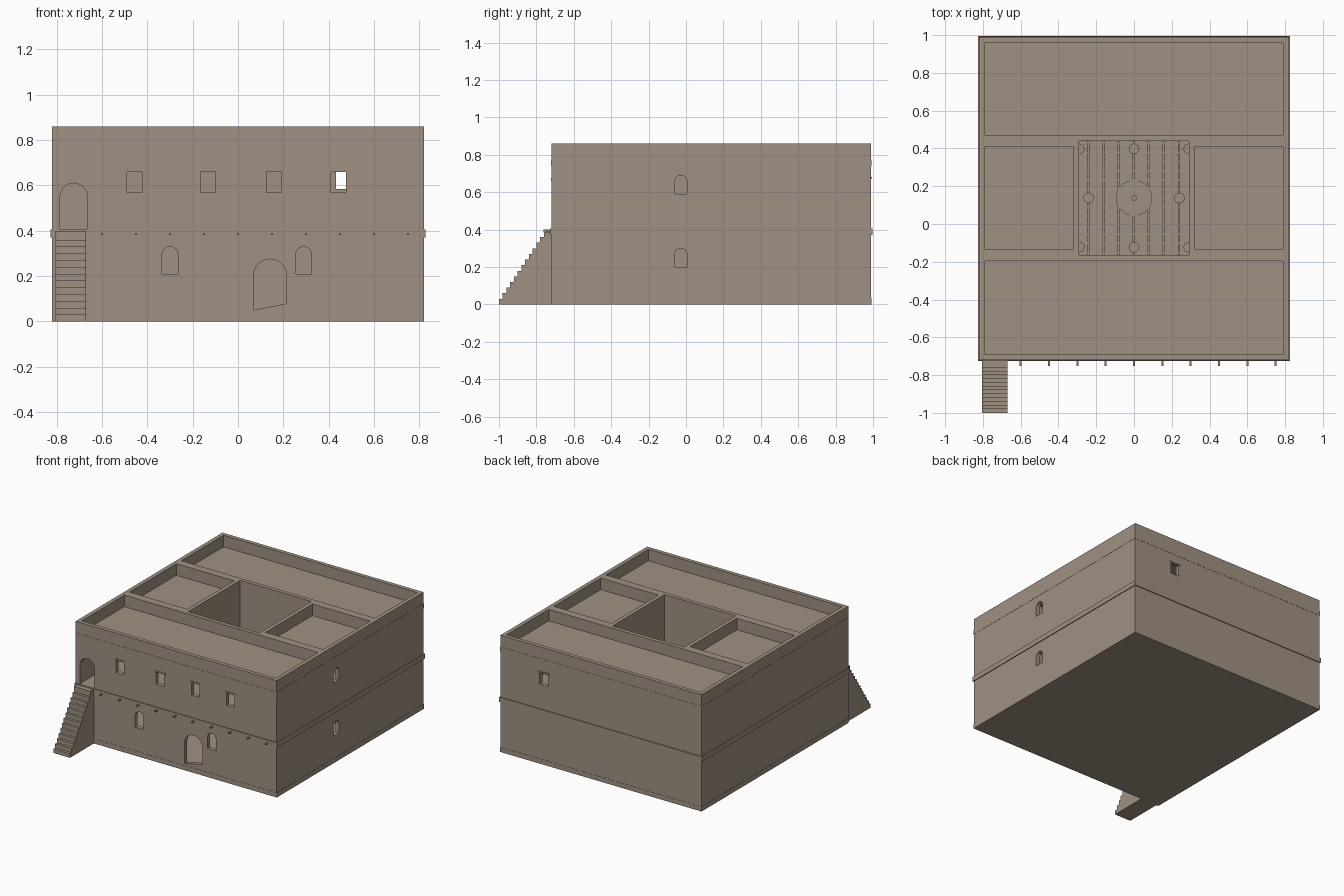
import bpy, bmesh, math

cube = bpy.data.objects.get("Cube")
if cube:
    bpy.data.objects.remove(cube, do_unlink=True)

clay = bpy.data.materials.new("clay_brown")
clay.use_nodes = True
clay.diffuse_color = (0.35, 0.285, 0.225, 1)
clay.node_tree.nodes["Principled BSDF"].inputs["Base Color"].default_value = clay.diffuse_color

# Building limits and levels
X, Y0, Y1, T = 0.82, -0.72, 0.99, 0.03
CX, CY0, CY1 = 0.29, -0.165, 0.44
FLOOR, LEDGE, STOREY, CEIL, ROOF, TOP = 0.035, 0.37, 0.405, 0.74, 0.775, 0.86


def finish(name, bm):
    bmesh.ops.recalc_face_normals(bm, faces=bm.faces)
    mesh = bpy.data.meshes.new(name)
    bm.to_mesh(mesh)
    bm.free()
    mesh.materials.append(clay)
    ob = bpy.data.objects.new(name, mesh)
    bpy.context.collection.objects.link(ob)
    return ob


def box(name, x0, x1, y0, y1, z0, z1):
    bm = bmesh.new()
    bmesh.ops.create_cube(bm, size=1)
    for v in bm.verts:
        v.co = (x1 if v.co.x > 0 else x0, y1 if v.co.y > 0 else y0, z1 if v.co.z > 0 else z0)
    return finish(name, bm)


def prism(name, outline, depth_axis, d0, d1):
    """Extrude a 2D outline (horizontal, z) along x or y."""
    bm = bmesh.new()
    place = (lambda h, z: (h, d0, z)) if depth_axis == "y" else (lambda h, z: (d0, h, z))
    face = bm.faces.new([bm.verts.new(place(h, z)) for h, z in outline])
    moved = bmesh.ops.extrude_face_region(bm, geom=[face])["geom"]
    step = (0, d1 - d0, 0) if depth_axis == "y" else (d1 - d0, 0, 0)
    bmesh.ops.translate(bm, vec=step, verts=[g for g in moved if isinstance(g, bmesh.types.BMVert)])
    return finish(name, bm)


def arch(h0, h1, z0, z1, slope=0.0, n=12):
    r, c = (h1 - h0) / 2, (h0 + h1) / 2
    curve = [(c + r * math.cos(math.pi * i / n), z1 - r + r * math.sin(math.pi * i / n)) for i in range(n + 1)]
    return [(h0, z0), (h1, z0 + slope)] + curve


def cylinder(name, x, y, r, z0, z1, sides=24):
    bm = bmesh.new()
    bmesh.ops.create_cone(bm, cap_ends=True, segments=sides, radius1=r, radius2=r, depth=z1 - z0)
    bmesh.ops.translate(bm, vec=(x, y, (z0 + z1) / 2), verts=bm.verts)
    ob = finish(name, bm)
    for p in ob.data.polygons:
        p.use_smooth = abs(p.normal.z) < 0.5
    return ob


body = box("house_walls", -X, X, Y0, Y1, 0, TOP)


def cut(cutter):
    mod = body.modifiers.new("cut", "BOOLEAN")
    mod.operation, mod.solver, mod.object = "DIFFERENCE", "EXACT", cutter
    bpy.context.view_layer.objects.active = body
    bpy.ops.object.modifier_apply(modifier=mod.name)
    bpy.data.objects.remove(cutter, do_unlink=True)


# Courtyard, then rooms on both storeys and the sunken roof terraces
cut(box("cutter", -CX, CX, CY0, CY1, FLOOR, 1))
inner = X - T
rooms = [(-inner, inner, Y0 + T, CY0 - T), (-inner, inner, CY1 + T, Y1 - T),
         (-inner, -CX - T, CY0 + T, CY1 - T), (CX + T, inner, CY0 + T, CY1 - T)]
for room in rooms:
    for z0, z1 in ((FLOOR, LEDGE), (STOREY, CEIL), (ROOF, 1)):
        cut(box("cutter", *room, z0, z1))

# Inner doorways in line with the rear window
for y in (CY0, CY1):
    cut(box("cutter", 0.39, 0.52, y - 0.06, y + 0.06, STOREY + 0.002, 0.69))

# Front openings
upper_windows = (-0.457, -0.132, 0.158, 0.443)
front = ("y", Y0 - 0.05, Y0 + T + 0.02)
for x in upper_windows:
    cut(box("cutter", x - 0.033, x + 0.033, front[1], front[2], 0.57, 0.66))
    box("window_lintel", x - 0.045, x + 0.045, Y0 - 0.003, Y0 + 0.01, 0.662, 0.672)
for x in (-0.3, 0.29):
    cut(prism("cutter", arch(x - 0.035, x + 0.035, 0.21, 0.33), *front))
cut(prism("cutter", arch(-0.785, -0.665, STOREY + 0.001, 0.61), *front))
cut(prism("cutter", arch(0.068, 0.215, 0.05, 0.275, 0.03), *front))

# Side windows and rear window
for z in (0.2, 0.59):
    cut(prism("cutter", arch(-0.06, 0.005, z, z + 0.1), "x", X - T - 0.02, X + 0.05))
cut(box("cutter", 0.433, 0.5, Y1 - T - 0.02, Y1 + 0.05, 0.585, 0.67))
box("rear_lintel", 0.42, 0.512, Y1 - 0.01, Y1 + 0.005, 0.672, 0.682)


# Bands running around the outside
def band(name, z0, z1, out):
    for s in (-1, 1):
        box(name + "_side", s * (X - 0.01), s * (X + out), Y0 - out, Y1 + out, z0, z1)
    box(name + "_front", -X, X, Y0 - out, Y0 + 0.01, z0, z1)
    box(name + "_back", -X, X, Y1 - 0.01, Y1 + out, z0, z1)


band("storey_ledge", LEDGE, STOREY, 0.006)
band("roof_band", CEIL, ROOF, 0.0015)
band("plinth", 0, FLOOR, 0.0015)

# Beam ends under the ledge
for i in range(11):
    x = -0.75 + 0.15 * i
    box("beam_end", x - 0.005, x + 0.005, Y0 - 0.033, Y0 + 0.01, 0.381, 0.389)

# Solid outside stair with a landing
steps, y_start, y_end, rise = 13, -1.0, -0.74, 0.03
run = (y_end - y_start) / steps
outline = [(Y0 + 0.005, 0), (y_start, 0)]
for i in range(steps):
    outline += [(y_start + run * i, rise * (i + 1)), (y_start + run * (i + 1), rise * (i + 1))]
outline.append((Y0 + 0.005, rise * steps))
prism("outside_stair", outline, "x", -0.805, -0.67)
box("stair_landing", -0.805, -0.67, -0.762, Y0 + 0.01, 0.385, 0.4)

# Courtyard paving, posts and basin
mid = (CY0 + CY1) / 2
for i in range(13):
    y = CY0 + 0.015 + 0.048 * i
    box("paving_strip", -CX, CX, y - 0.003, y + 0.003, FLOOR - 0.01, FLOOR + 0.005)
for i in range(7):
    x = -0.285 + 0.08 * i + 0.08 * (i > 6)
    box("paving_rib", x + 0.037, x + 0.049, CY0, CY1, FLOOR - 0.01, FLOOR + 0.008)
posts = [(0, mid - 0.26), (0, mid + 0.26), (-0.24, mid), (0.24, mid)]
posts += [(sx * CX, mid + sy * 0.26) for sx in (-1, 1) for sy in (-1, 1)]
for x, y in posts:
    cylinder("courtyard_post", x, y, 0.028, FLOOR - 0.01, LEDGE)
cylinder("basin", 0, mid, 0.095, FLOOR - 0.01, FLOOR + 0.012, 32)
cylinder("basin_spout", 0, mid, 0.014, FLOOR, FLOOR + 0.04)
